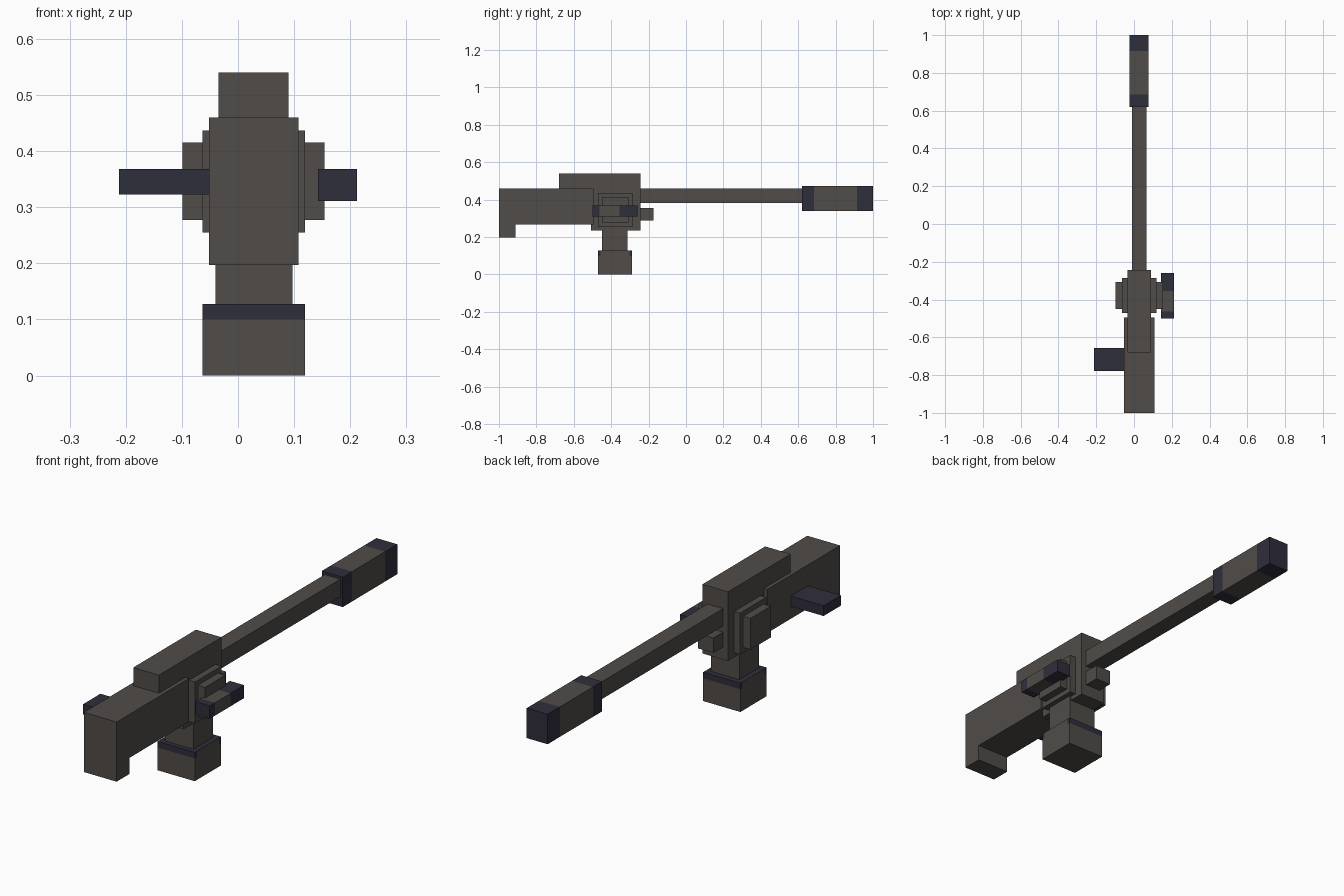
import bpy
import bmesh
from mathutils import Vector

cube = bpy.data.objects.get("Cube")
if cube:
    bpy.data.objects.remove(cube, do_unlink=True)


def material(name, color):
    m = bpy.data.materials.new(name)
    m.diffuse_color = color
    m.use_nodes = True
    m.node_tree.nodes["Principled BSDF"].inputs["Base Color"].default_value = color
    return m


GREY = material("warm dark grey", (0.080, 0.072, 0.066, 1))
NAVY = material("dark navy", (0.0284, 0.0273, 0.0452, 1))


def finish(name, bm, main, rule=None):
    """Turn a bmesh into an object; faces matching the rule become navy."""
    bmesh.ops.recalc_face_normals(bm, faces=bm.faces)
    bm.normal_update()
    if rule:
        for f in bm.faces:
            f.material_index = int(rule(f.calc_center_median(), f.normal))
    me = bpy.data.meshes.new(name)
    bm.to_mesh(me)
    bm.free()
    me.materials.append(main)
    if rule:
        me.materials.append(NAVY)
    ob = bpy.data.objects.new(name, me)
    bpy.context.collection.objects.link(ob)
    return ob


def profile(name, points, x0, x1, main=GREY, cuts=(), rule=None):
    """Extrude a (y, z) outline from x0 to x1, then cut faces at (axis, value)."""
    bm = bmesh.new()
    face = bm.faces.new([bm.verts.new((x0, y, z)) for y, z in points])
    ext = bmesh.ops.extrude_face_region(bm, geom=[face])
    verts = [v for v in ext["geom"] if isinstance(v, bmesh.types.BMVert)]
    bmesh.ops.translate(bm, verts=verts, vec=(x1 - x0, 0, 0))
    for axis, value in cuts:
        n = Vector((0, 0, 0))
        n[axis] = 1
        bmesh.ops.bisect_plane(bm, geom=bm.verts[:] + bm.edges[:] + bm.faces[:],
                               plane_co=n * value, plane_no=n)
    return finish(name, bm, main, rule)


def box(name, x, y, z, **kw):
    outline = [(y[0], z[0]), (y[1], z[0]), (y[1], z[1]), (y[0], z[1])]
    return profile(name, outline, x[0], x[1], **kw)


# Stock with a downward hook at its end
profile("stock", [(-1, 0.197), (-0.912, 0.197), (-0.912, 0.268), (-0.495, 0.268),
                  (-0.495, 0.46), (-1, 0.46)], -0.052, 0.108)

# Receiver with its raised top cover reaching over the stock
profile("receiver", [(-0.68, 0.45), (-0.507, 0.45), (-0.507, 0.235), (-0.243, 0.235),
                     (-0.243, 0.54), (-0.68, 0.54)], -0.035, 0.09)

# Stepped pivot plates on both sides
box("pivot_plate", (-0.063, 0.119), (-0.47, -0.286), (0.255, 0.437))
box("pivot_cap", (-0.099, 0.154), (-0.45, -0.308), (0.277, 0.415))

# Barrel and the small rod block below it
box("barrel", (-0.011, 0.065), (-0.26, 0.63), (0.383, 0.46))
box("lower_rod", (-0.011, 0.065), (-0.26, -0.175), (0.29, 0.356))

# Muzzle with navy bands at both ends
box("muzzle", (-0.025, 0.077), (0.62, 1.0), (0.34, 0.472),
    cuts=[(1, 0.685), (1, 0.915)],
    rule=lambda c, n: c.y < 0.685 or c.y > 0.915)

# Side sight with a grey middle
box("side_sight", (0.143, 0.212), (-0.5, -0.26), (0.311, 0.368),
    cuts=[(1, -0.463), (1, -0.355)],
    rule=lambda c, n: c.y < -0.463 or c.y > -0.355)

# Side handle
box("side_handle", (-0.212, -0.03), (-0.777, -0.656), (0.323, 0.368), main=NAVY)

# Mount column and base with a navy rim
box("mount_column", (-0.04, 0.097), (-0.45, -0.314), (0.1, 0.26))
box("mount_base", (-0.063, 0.119), (-0.471, -0.289), (0, 0.127),
    cuts=[(2, 0.1), (1, -0.457), (1, -0.303)],
    rule=lambda c, n: c.z > 0.1 and (abs(n.x) < 0.5 or abs(c.y + 0.38) > 0.077))
